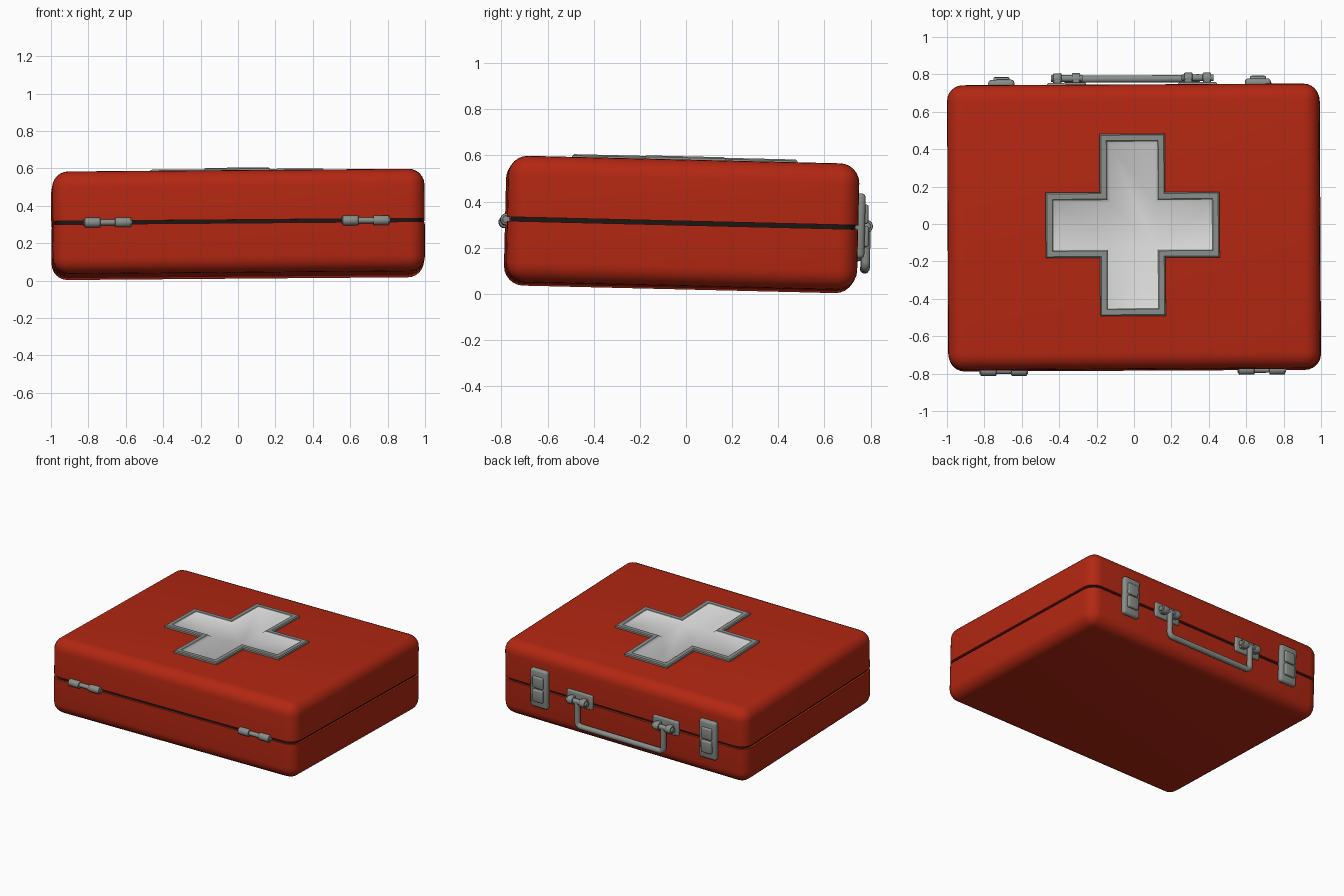
import bpy, bmesh, math
from mathutils import Matrix, Vector

if "Cube" in bpy.data.objects:
    bpy.data.objects.remove(bpy.data.objects["Cube"])

# The whole case sits very slightly crooked
PIVOT = Vector((0, 0, 0.3))
TILT = (Matrix.Translation(PIVOT) @ Matrix.Rotation(0.005, 4, 'Z') @ Matrix.Rotation(-0.008, 4, 'Y')
        @ Matrix.Rotation(-0.024, 4, 'X') @ Matrix.Translation(-PIVOT))


def material(name, rgb):
    m = bpy.data.materials.new(name)
    m.diffuse_color = (*rgb, 1)
    m.use_nodes = True
    m.node_tree.nodes["Principled BSDF"].inputs["Base Color"].default_value = m.diffuse_color
    return m


RED = material("red", (0.45, 0.02, 0.006))
GREY = material("metal grey", (0.25, 0.27, 0.25))
WHITE = material("white", (0.68, 0.68, 0.68))
BLACK = material("black", (0.01, 0.008, 0.008))


def finish(name, bm, mat, angle=40):
    bmesh.ops.recalc_face_normals(bm, faces=bm.faces)
    me = bpy.data.meshes.new(name)
    bm.to_mesh(me)
    bm.free()
    me.materials.append(mat)
    ob = bpy.data.objects.new(name, me)
    bpy.context.collection.objects.link(ob)
    ob.matrix_world = TILT
    bpy.ops.object.select_all(action='DESELECT')
    ob.select_set(True)
    bpy.context.view_layer.objects.active = ob
    bpy.ops.object.shade_smooth_by_angle(angle=math.radians(angle))
    return ob


def box(name, lo, hi, mat, bevel=0.0, segments=3, keep_z=None):
    """Box from corner to corner; edges lying at height keep_z stay sharp."""
    bm = bmesh.new()
    lo, hi = Vector(lo), Vector(hi)
    bmesh.ops.create_cube(bm, size=1)
    for v in bm.verts:
        v.co = Vector(((lo + hi)[i] / 2 + v.co[i] * (hi - lo)[i] for i in range(3)))
    if bevel:
        edges = [e for e in bm.edges if keep_z is None
                 or any(abs(v.co.z - keep_z) > 1e-4 for v in e.verts)]
        bmesh.ops.bevel(bm, geom=edges, offset=bevel, segments=segments, profile=0.5,
                        affect='EDGES', clamp_overlap=True)
    return finish(name, bm, mat)


def rod(name, x, y, z, r, length, mat=GREY):
    """Cylinder along x with softened rims."""
    bm = bmesh.new()
    bmesh.ops.create_cone(bm, cap_ends=True, segments=20, radius1=r, radius2=r, depth=length,
                          matrix=Matrix.Translation((x, y, z)) @ Matrix.Rotation(math.pi / 2, 4, 'Y'))
    rims = [e for e in bm.edges if abs(e.verts[0].co.x - e.verts[1].co.x) < 1e-5]
    bmesh.ops.bevel(bm, geom=rims, offset=r * 0.2, segments=2, profile=0.5, affect='EDGES')
    return finish(name, bm, mat)


def cross(name, rings, mat, cap=False, angle=40):
    """Loft of cross outlines given as (inset, height)."""
    bm = bmesh.new()
    loops = []
    for d, z in rings:
        ax, ay, w = 0.465 - d, 0.487 - d, 0.175 - d
        quad = [(ax, -w), (ax, w), (w, w), (w, ay), (-w, ay), (-w, w)]
        pts = quad + [(-x, -y) for x, y in quad]
        loops.append([bm.verts.new((x - 0.005, y - 0.012, z)) for x, y in pts])
    for a, b in zip(loops, loops[1:]):
        for i in range(12):
            j = (i + 1) % 12
            bm.faces.new((a[i], a[j], b[j], b[i]))
    if cap:
        bm.faces.new(loops[-1])
    return finish(name, bm, mat, angle)


# Case shells with a dark core showing in the seam
box("case_base", (-0.995, -0.78, 0.026), (0.995, 0.742, 0.289), RED, 0.085, 6, keep_z=0.289)
box("case_lid", (-0.995, -0.78, 0.307), (0.995, 0.742, 0.574), RED, 0.085, 6, keep_z=0.307)
box("seam_core", (-0.98, -0.765, 0.15), (0.98, 0.727, 0.45), BLACK, 0.07, 4)

# Cross emblem: raised rim and sunken panel
cross("cross_rim", [(0, 0.57), (0, 0.586), (0.007, 0.592), (0.036, 0.592), (0.043, 0.586),
                    (0.043, 0.572), (0, 0.57)], GREY)
cross("cross_panel", [(0.042, 0.587), (0.055, 0.577)], WHITE, cap=True, angle=80)

# Hinges on the front
for side, cx in (("left", -0.7), ("right", 0.68)):
    rod(f"hinge_pin_{side}", cx, -0.783, 0.298, 0.016, 0.26)
    for n, dx in enumerate((-0.082, 0.082)):
        rod(f"hinge_knuckle_{side}_{n}", cx + dx, -0.783, 0.298, 0.026, 0.085)

# Latches on the back
for side, cx in (("left", -0.705), ("right", 0.667)):
    box(f"latch_plate_{side}", (cx - 0.07, 0.73, 0.165), (cx + 0.07, 0.772, 0.448), GREY, 0.018)
    box(f"latch_catch_{side}", (cx - 0.043, 0.76, 0.315), (cx + 0.043, 0.786, 0.4), GREY, 0.01)
    box(f"latch_lever_{side}", (cx - 0.043, 0.76, 0.215), (cx + 0.043, 0.79, 0.305), GREY, 0.01)

# Handle brackets and pivots
HX, HY, HZ = -0.006, 0.78, 0.308
for side, s in (("left", -1), ("right", 1)):
    cx = HX + s * 0.35
    box(f"handle_bracket_{side}", (cx - 0.105, 0.73, 0.255), (cx + 0.105, 0.756, 0.365), GREY, 0.012)
    rod(f"handle_pin_{side}", cx, HY, HZ, 0.018, 0.17)
    for n, dx in enumerate((-0.05, 0.05)):
        rod(f"handle_knuckle_{side}_{n}", cx + dx, HY, HZ, 0.028, 0.045)
        box(f"handle_lug_{side}_{n}", (cx + dx - 0.02, 0.745, HZ - 0.026),
            (cx + dx + 0.02, HY, HZ + 0.026), GREY, 0.004, 1)

# Hanging carry handle: half path mirrored, swept as a tube
bend = [(0.335 + 0.03 * math.cos(t), 0.158 + 0.03 * math.sin(t) * 1.0)
        for t in (-k * math.pi / 12 for k in range(7))]
half = [(0.35, HZ)] + [(x - 0.015, z) for x, z in bend]
path = half + [(-x, z) for x, z in reversed(half)]
cu = bpy.data.curves.new("handle", 'CURVE')
cu.dimensions = '3D'
cu.bevel_depth = 0.02
cu.bevel_resolution = 3
cu.use_fill_caps = True
sp = cu.splines.new('POLY')
sp.points.add(len(path) - 1)
for p, (x, z) in zip(sp.points, path):
    p.co = (x + HX, HY, z, 1)
cu.materials.append(GREY)
handle = bpy.data.objects.new("handle", cu)
bpy.context.collection.objects.link(handle)
handle.matrix_world = TILT
